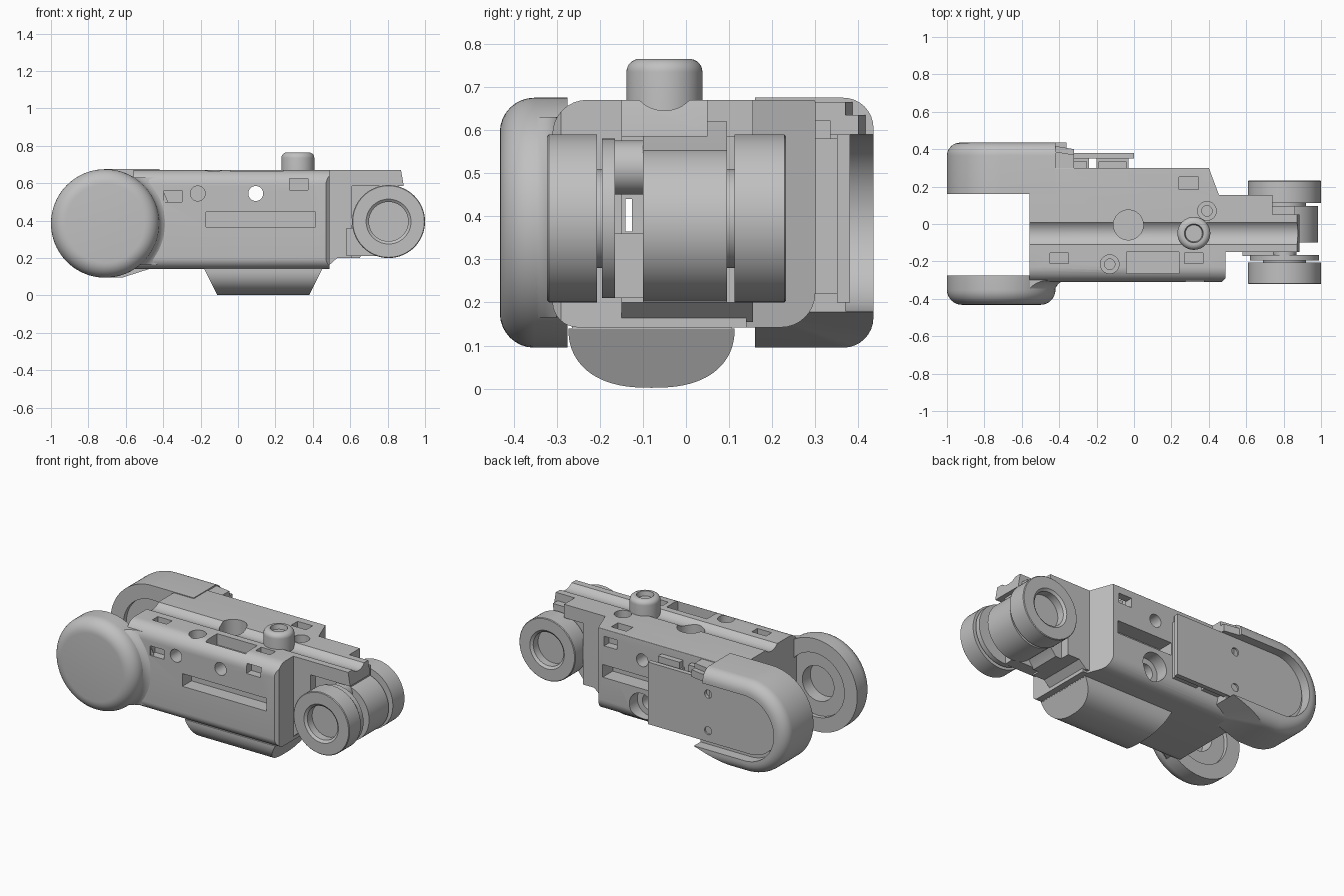
import bpy, bmesh
from math import sin, cos, pi, radians
from mathutils import Vector

cube = bpy.data.objects.get("Cube")
if cube:
    bpy.data.objects.remove(cube)

grey = bpy.data.materials.new("plain grey")
grey.use_nodes = True
COLOR = (0.53, 0.53, 0.53, 1)
grey.diffuse_color = COLOR
grey.node_tree.nodes["Principled BSDF"].inputs["Base Color"].default_value = COLOR

PLACE = {"x": lambda u, v, t: (t, u, v),
         "y": lambda u, v, t: (u, t, v),
         "z": lambda u, v, t: (u, v, t)}


def finish(name, bm):
    bmesh.ops.recalc_face_normals(bm, faces=bm.faces)
    mesh = bpy.data.meshes.new(name)
    bm.to_mesh(mesh)
    bm.free()
    mesh.materials.append(grey)
    obj = bpy.data.objects.new(name, mesh)
    bpy.context.collection.objects.link(obj)
    return obj


def loft(name, axis, sections):
    """Join (outline, position) sections along an axis and cap both ends."""
    bm = bmesh.new()
    rings = [[bm.verts.new(PLACE[axis](u, v, t)) for u, v in pts] for pts, t in sections]
    n = len(rings[0])
    bm.faces.new(rings[0])
    bm.faces.new(rings[-1])
    for low, high in zip(rings, rings[1:]):
        for i in range(n):
            j = (i + 1) % n
            bm.faces.new((low[i], low[j], high[j], high[i]))
    return finish(name, bm)


def prism(name, pts, axis, a, b):
    return loft(name, axis, [(pts, a), (pts, b)])


def box(name, x0, x1, y0, y1, z0, z1):
    return prism(name, [(x0, y0), (x1, y0), (x1, y1), (x0, y1)], "z", z0, z1)


def circle(u, v, r, n=48):
    return [(u + r * cos(2 * pi * i / n), v + r * sin(2 * pi * i / n)) for i in range(n)]


def lathe(name, profile, axis, u, v, n=64):
    """Spin (radius, position) points about an axis through (u, v)."""
    bm = bmesh.new()
    vs = [bm.verts.new(PLACE[axis](u + r, v, t)) for r, t in profile]
    edges = [bm.edges.new(p) for p in zip(vs, vs[1:])]
    bmesh.ops.spin(bm, geom=vs + edges, cent=PLACE[axis](u, v, 0),
                   axis=PLACE[axis](0, 0, 1), angle=2 * pi, steps=n)
    bmesh.ops.remove_doubles(bm, verts=bm.verts, dist=1e-5)
    return finish(name, bm)


def rounded(corners, steps=8):
    """Outline from (u, v, radius) corners."""
    out = []
    for i, (u, v, r) in enumerate(corners):
        p = Vector((u, v))
        d1 = (Vector(corners[i - 1][:2]) - p).normalized() * r
        d2 = (Vector(corners[(i + 1) % len(corners)][:2]) - p).normalized() * r
        for k in range(steps + 1):
            t = pi / 2 * k / steps
            q = p + d1 * (1 - sin(t)) + d2 * (1 - cos(t))
            out.append((q.x, q.y))
    return out


def stadium(u, v, r, right, n=40):
    arc = [(u - r * sin(pi * i / n), v + r * cos(pi * i / n)) for i in range(n + 1)]
    return arc + [(right, v - r), (right, v + r)]


def quarter(steps=8):
    """Sine and cosine pairs of a quarter turn, for rounded rims."""
    return [(sin(pi / 2 * i / steps), cos(pi / 2 * i / steps)) for i in range(steps + 1)]


def cut(obj, *cutters, operation="DIFFERENCE"):
    for c in cutters:
        m = obj.modifiers.new("cut", "BOOLEAN")
        m.operation, m.solver, m.object = operation, "EXACT", c
        bpy.context.view_layer.objects.active = obj
        bpy.ops.object.modifier_apply(modifier=m.name)
        bpy.data.objects.remove(c)


def hole(axis, u, v, r, a, b):
    return prism("cutter", circle(u, v, r), axis, a, b)


# Main body with rounded lower and front edges
body = prism("main_body", rounded([(-.31, .142, .06), (.30, .142, .08), (.30, .67, .004),
                                   (-.31, .67, .08)]), "x", -.56, .49)
cut(body,
    prism("cutter", [(.40, .30), (.46, .14), (.6, .14), (.6, .4), (.40, .4)], "z", 0, 1),
    prism("cutter", [(.46, -.32), (.5, -.32), (.5, -.28)], "z", 0, 1),
    hole("x", -.05, .726, .081, -1, 1),
    hole("y", .095, .545, .04, -1, 1),
    hole("y", -.215, .545, .04, -1, -.2),
    hole("z", -.03, -.005, .08, .5, 1),
    hole("z", -.13, -.215, .05, .6, 1), hole("z", -.13, -.215, .028, .5, 1),
    hole("z", .39, .07, .05, .6, 1), hole("z", .39, .07, .028, .5, 1),
    hole("y", .1, .25, .085, .22, 1), hole("y", .1, .25, .05, .1, 1))
for x0, x1, y0, y1, z0, z1 in [
        (-.45, -.35, -.21, -.155, .6, 1), (.27, .37, -.21, -.155, .6, 1),
        (.24, .345, .185, .25, .6, 1), (-.04, .24, -.265, -.15, .6, 1),
        (-.395, -.3, -1, -.26, .5, .56), (.275, .375, -1, -.26, .565, .625),
        (-.17, .415, -1, -.22, .365, .445), (-.02, .37, .2, 1, .365, .445),
        (.27, .36, .25, 1, .565, .625), (-1, 1, -.14, -.125, .365, .44)]:
    cut(body, box("cutter", x0, x1, y0, y1, z0, z1))

# Round front arm with a soft rim and the flare into the body
AX, AZ, AR = -.71, .385, .29
front_arm = lathe("front_arm", [(0, -.432)] + [
    (AR - .08 * (1 - s), -.352 - .08 * c) for s, c in quarter()] +
    [(AR, -.275), (0, -.275)], "y", AX, AZ, 80)
cut(front_arm, hole("y", AX, AZ, .2, -.3, 0), hole("y", AX, AZ, .11, -.38, 0))
flare = lathe("front_arm_flare", [(0, -.37)] + [
    (.285 + .07 * (1 - c), -.37 + .07 * s) for s, c in quarter()] + [(0, -.29)], "y", AX, AZ)
cut(flare, box("cutter", -.56, 0, -1, 0, .165, .63), operation="INTERSECT")

# Rear arm shell with a rounded rim, open at the back
rear_arm = loft("rear_arm", "y", [(stadium(AX, AZ, AR, -.2), .16)] + [
    (stadium(AX, AZ, AR - .07 * (1 - c), -.2), .365 + .07 * s) for s, c in quarter()])
cut(rear_arm,
    prism("cutter", [(-.65, .05), (-.62, .095), (-.36, .178), (-.36, .3), (-.42, .3),
                     (-.42, .8), (-.1, .8), (-.1, .05)], "y", 0, 1),
    prism("cutter", stadium(AX, AZ, .205, 0), "y", .37, 1),
    hole("y", AX, AZ, .2, 0, .19), hole("y", AX, AZ, .11, 0, .3))
for name, drop, z0, z1 in [("lower", 0, .59, .635), ("upper", .03, .635, .665)]:
    prism("rear_rim_tip_" + name, [(-.44, .29), (-.32, .29), (-.32, .4 - drop),
                                   (-.44, .42 - drop)], "z", z0, z1)

# Cover plate and the blocks behind it
cover = prism("cover_plate", stadium(AX, AZ + .01, .195, 0), "y", .35, .38)
for z in (.27, .5):
    cut(cover, hole("y", -.42, z, .025, .36, 1))
for name, x0, x1 in [("inner", -.40, -.24), ("outer", -.20, -.03)]:
    box("connector_" + name, x0, x1, .29, .355, .22, .58)
    box("connector_cap_" + name, x0 + .01, x1 - .01, .29, .335, .57, .622)

# Wheel bracket
neck = prism("bracket_base", [(.45, .67), (.61, .67), (.61, .2), (.53, .2), (.48, .155),
                              (.45, .155)], "y", -.15, .155)
top = prism("bracket_top", [(.6, -.15), (.885, -.15), (.885, .05), (.74, .05), (.74, .155),
                            (.6, .155)], "z", .585, .67)
cut(top, prism("cutter", [(.87, .68), (.887, .58), (1, .58), (1, .68)], "y", -1, 1))
for part in (neck, top):
    cut(part, hole("x", -.05, .726, .081, 0, 2))
cut(neck, box("cutter", 0, 1, -.14, -.125, .365, .44))
prism("bracket_web", [(.58, .62), (.86, .62), (.85, .5), (.8, .3), (.69, .25), (.65, .2),
                      (.58, .2)], "y", -.1, .095)
box("bracket_lug", .58, .8, -.17, -.095, .21, .36)

# Wheels with recessed hubs, spacer discs, rollers and axle
WX, WZ, WR = .805, .395, .195
for name, outer, inner in [("front", -.322, -.207), ("rear", .232, .112)]:
    s = 1 if inner > outer else -1
    lathe(name + "_wheel", [(0, inner), (WR, inner), (WR, outer + s * .004),
                            (WR - .004, outer), (.12, outer), (.105, outer + s * .012),
                            (.105, outer + s * .06), (0, outer + s * .06)], "y", WX, WZ)
for name, r, z, a, b in [("front_spacer", .185, WZ, -.195, -.165),
                         ("middle_roller", .178, WZ - .013, -.1, .095),
                         ("upper_pin", .063, .513, -.17, -.095),
                         ("front_axle", .115, WZ, -.21, -.19),
                         ("rear_axle", .115, WZ, .09, .12)]:
    prism(name, circle(WX, z, r, 64), "y", a, b)

# Top knob
lathe("top_knob", [(0, .6), (.088, .6)] + [(.058 + .03 * c, .735 + .03 * s)
                                           for s, c in quarter()] +
      [(.05, .765), (.045, .735), (0, .735)], "z", .32, -.05)

# Bottom grip: half oval with slanted ends, under a thin flange
oval = [(-.08 + .193 * (1 if cos(t) > 0 else -1) * abs(cos(t)) ** .8,
         .14 - .138 * sin(t) ** .9) for t in [pi * i / 40 for i in range(1, 40)]]
grip = prism("bottom_grip", [(.113, .14)] + oval + [(-.273, .14)], "x", -.18, .45)
for v in grip.data.vertices:
    v.co.x += (.07 if v.co.x < 0 else -.07) * (.14 - v.co.z) / .14
box("grip_flange", -.18, .45, -.265, .105, .138, .16)

# Smooth curved surfaces, keep hard edges
bpy.ops.object.select_all(action="DESELECT")
for obj in bpy.context.scene.objects:
    if obj.type == "MESH":
        obj.select_set(True)
        bpy.context.view_layer.objects.active = obj
bpy.ops.object.shade_smooth_by_angle(angle=radians(30))
